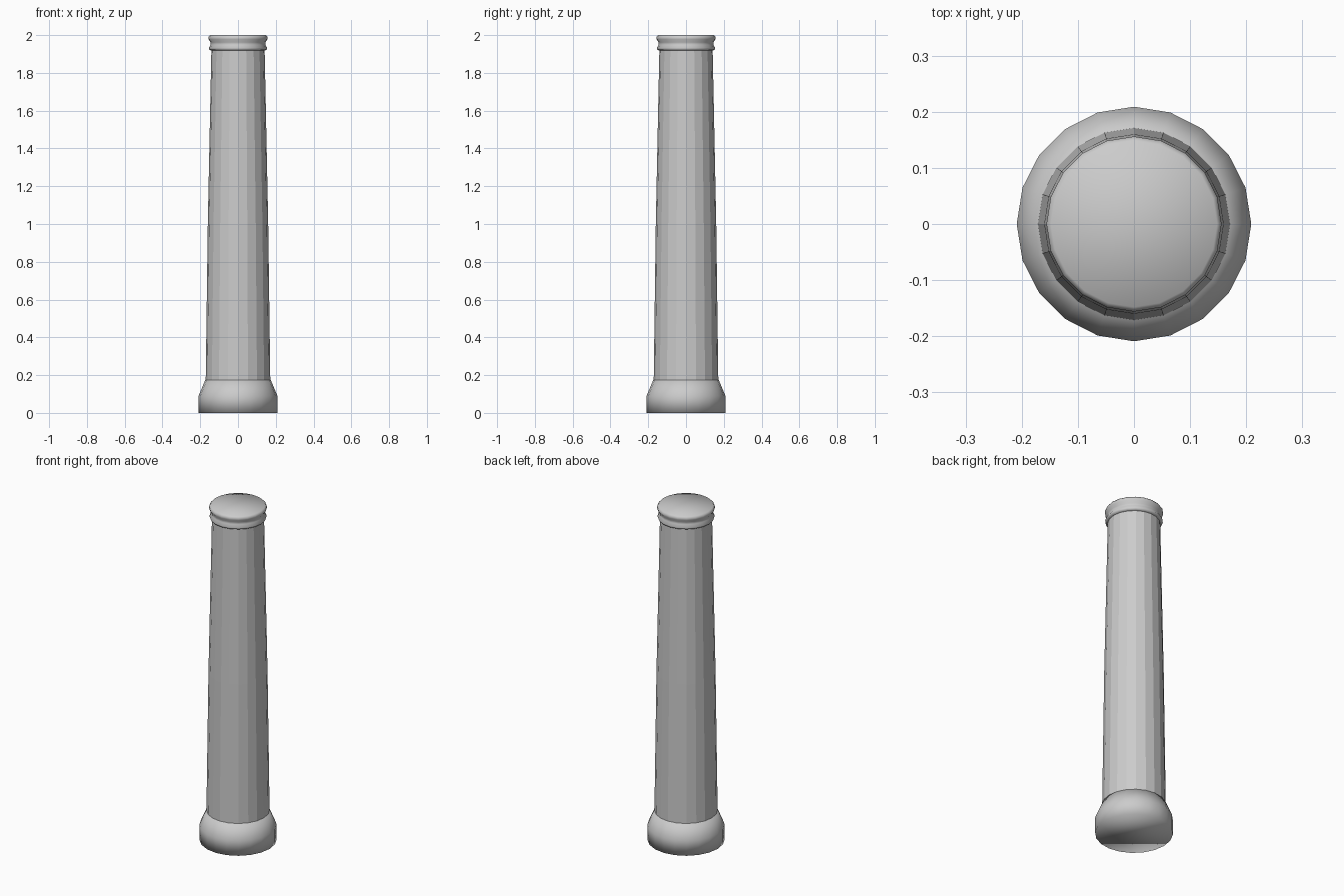
import bpy, bmesh, math

if "Cube" in bpy.data.objects:
    bpy.data.objects.remove(bpy.data.objects["Cube"])

SIDES = 20


def lathe(name, profile, smooth):
    """Closed 20-sided turned solid from (radius, height) points, bottom to top."""
    bm = bmesh.new()
    rings = []
    for r, z in profile:
        rings.append([bm.verts.new((r * math.cos(2 * math.pi * i / SIDES),
                                    r * math.sin(2 * math.pi * i / SIDES), z))
                      for i in range(SIDES)])
    for low, high in zip(rings, rings[1:]):
        for i in range(SIDES):
            j = (i + 1) % SIDES
            bm.faces.new((low[i], low[j], high[j], high[i]))
    bm.faces.new(rings[0][::-1])
    bm.faces.new(rings[-1])
    for f in bm.faces:
        f.smooth = smooth
    mesh = bpy.data.meshes.new(name)
    bm.to_mesh(mesh)
    bm.free()
    obj = bpy.data.objects.new(name, mesh)
    bpy.context.collection.objects.link(obj)
    return obj


# Flared foot
lathe("column_base", [(0.209, 0), (0.209, 0.09), (0.173, 0.175)], True)

# Tapered, faceted shaft with a slight swell
lathe("column_shaft", [(0.171, 0.172), (0.160, 1.0), (0.141, 1.925)], False)

# Top ring: two rolls with a neck between
lathe("column_capital", [(0.141, 1.918), (0.151, 1.922), (0.155, 1.932),
                         (0.145, 1.948), (0.145, 1.962), (0.156, 1.978),
                         (0.156, 1.990), (0.148, 2.0)], True)
